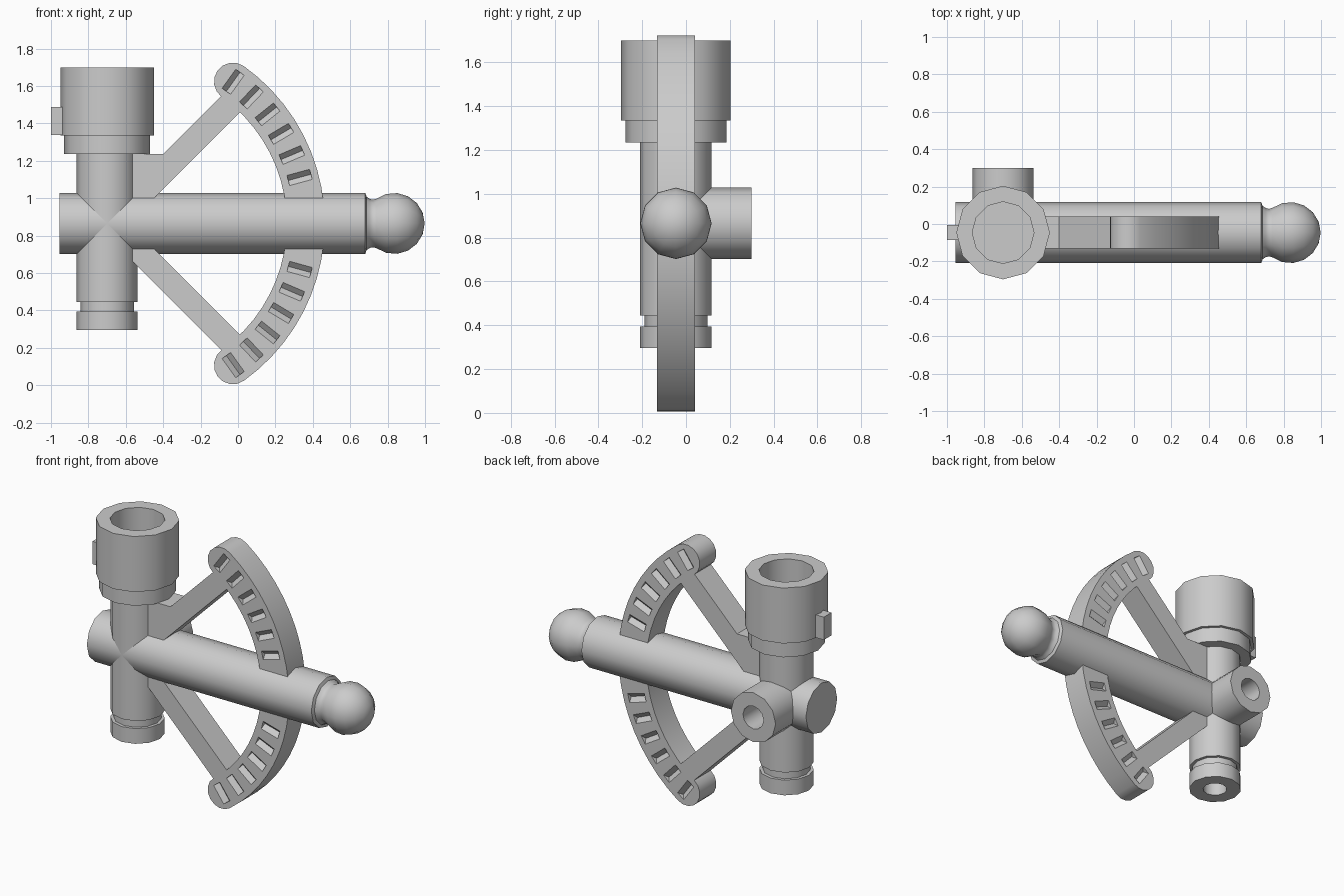
import bpy, bmesh
from math import sin, cos, pi, radians
from mathutils import Matrix, Vector

cube = bpy.data.objects.get("Cube")
if cube:
    bpy.data.objects.remove(cube, do_unlink=True)

grey = bpy.data.materials.new("light grey")
grey.use_nodes = True
COLOR = (0.6, 0.6, 0.6, 1)
grey.diffuse_color = COLOR
grey.node_tree.nodes["Principled BSDF"].inputs["Base Color"].default_value = COLOR

YC, ZC, POST_X = -0.046, 0.865, -0.70   # common axes
R = 0.163                               # tube radius
HALF = 0.086                            # half thickness of the flat frame


def finish(name, bm, smooth=True):
    bmesh.ops.recalc_face_normals(bm, faces=bm.faces)
    mesh = bpy.data.meshes.new(name)
    bm.to_mesh(mesh)
    bm.free()
    mesh.materials.append(grey)
    obj = bpy.data.objects.new(name, mesh)
    bpy.context.collection.objects.link(obj)
    bpy.ops.object.select_all(action='DESELECT')
    obj.select_set(True)
    bpy.context.view_layer.objects.active = obj
    if smooth:
        bpy.ops.object.shade_smooth_by_angle(angle=radians(35))
    return obj


def lathe(name, profile, place, sides=12):
    """Revolve (radius, height) points about z, then place the result."""
    bm = bmesh.new()
    verts = [bm.verts.new((r, 0, h)) for r, h in profile]
    edges = [bm.edges.new(pair) for pair in zip(verts, verts[1:])]
    bmesh.ops.spin(bm, geom=verts + edges, cent=(0, 0, 0), axis=(0, 0, 1),
                   angle=2 * pi, steps=sides, use_merge=True)
    bmesh.ops.remove_doubles(bm, verts=bm.verts, dist=1e-4)
    bm.transform(place)
    return finish(name, bm)


def plate(name, outline):
    """Extrude an (x, z) outline through the frame thickness."""
    bm = bmesh.new()
    face = bm.faces.new([bm.verts.new((x, YC - HALF, z)) for x, z in outline])
    new = bmesh.ops.extrude_face_region(bm, geom=[face])["geom"]
    bmesh.ops.translate(bm, vec=(0, 2 * HALF, 0),
                        verts=[v for v in new if isinstance(v, bmesh.types.BMVert)])
    return finish(name, bm)


# Upright post with bottom groove and bore
upright = Matrix.Translation((POST_X, YC, 0))
lathe("upright_post", [(0, 0.5), (0.075, 0.5), (0.075, 0.295), (R, 0.295),
                       (R, 0.395), (0.143, 0.395), (0.143, 0.445), (R, 0.445),
                       (R, 1.25), (0, 1.25)], upright)

# Cup on top with collar and open bore
lathe("top_cup", [(0, 1.235), (0.23, 1.235), (0.23, 1.335), (0.25, 1.335),
                  (0.25, 1.70), (0.165, 1.70), (0.165, 1.38), (0, 1.38)], upright)

# Long bar ending in a necked ball
BALL = 0.835
ball = [(R * sin(a), BALL - R * cos(a)) for a in
        [radians(54 + (180 - 54) * i / 6) for i in range(7)]]
ball[-1] = (0, BALL + R)
along_x = Matrix.Translation((0, YC, ZC)) @ Matrix.Rotation(pi / 2, 4, 'Y')
lathe("long_bar", [(0, -0.955), (R, -0.955), (R, 0.68), (0.142, 0.688),
                   (0.131, 0.705), (0.127, 0.722)] + ball, along_x)

# Rear stub with bore
along_y = Matrix.Translation((POST_X, 0, ZC)) @ Matrix.Rotation(-pi / 2, 4, 'X')
lathe("rear_stub", [(0, YC), (R, YC), (R, 0.30), (0.075, 0.30),
                    (0.075, 0.10), (0, 0.10)], along_y)

# Small tab on the cup side
bm = bmesh.new()
bmesh.ops.create_cube(bm, size=1, matrix=Matrix.Translation((-0.96, YC, 1.413))
                      @ Matrix.Diagonal((0.08, 0.08, 0.15, 1)))
finish("cup_tab", bm, smooth=False)

# Curved frame with rounded ends
ARC_X, OUTER, INNER = -0.57, 1.034, 0.831
MID, CAP, END = (OUTER + INNER) / 2, (OUTER - INNER) / 2, radians(54.4)


def polar(radius, angle, cx=ARC_X, cz=ZC):
    return (cx + radius * cos(angle), cz + radius * sin(angle))


STEPS = 20
sweep = [END * (2 * i / STEPS - 1) for i in range(STEPS + 1)]
cap_turn = [pi * i / 8 for i in range(1, 8)]
top_end, low_end = polar(MID, END), polar(MID, -END)
outline = [polar(OUTER, a) for a in sweep]
outline += [polar(CAP, END + t, *top_end) for t in cap_turn]
outline += [polar(INNER, a) for a in reversed(sweep)]
outline += [polar(CAP, pi - END + t, *low_end) for t in cap_turn]
arc = plate("curved_frame", outline)

# V-shaped notches on both faces of the frame
bm = bmesh.new()
for side in (-1, 1):
    for half in (-1, 1):
        for i in range(6):
            a = half * radians(15.3 + 7.8 * i)
            x, z = polar(MID, a)
            bmesh.ops.create_cone(
                bm, cap_ends=True, segments=4, radius1=0.028, radius2=0.028, depth=0.125,
                matrix=Matrix.Translation((x, YC + side * HALF, z))
                @ Matrix.Rotation(pi / 2 - a, 4, 'Y'))
cutter = finish("notch_cutter", bm, smooth=False)
cutter.hide_render = True
cut = arc.modifiers.new("notches", 'BOOLEAN')
cut.operation, cut.solver, cut.object = 'DIFFERENCE', 'EXACT', cutter
bpy.ops.object.select_all(action='DESELECT')
arc.select_set(True)
bpy.context.view_layer.objects.active = arc
while arc.modifiers[0] != cut:
    bpy.ops.object.modifier_move_up(modifier=cut.name)
bpy.ops.object.modifier_apply(modifier=cut.name)
bpy.data.objects.remove(cutter, do_unlink=True)

# Diagonal struts joining post and frame
plate("upper_strut", [(-0.70, 0.90), (-0.45, 0.90), (-0.45, 1.0), (0.02, 1.47),
                      (-0.03, 1.54), (-0.085, 1.55), (-0.40, 1.235), (-0.70, 1.235)])
plate("lower_strut", [(-0.70, 0.80), (-0.085, 0.185), (-0.03, 0.19),
                      (0.02, 0.26), (-0.45, 0.73), (-0.45, 0.80)])
